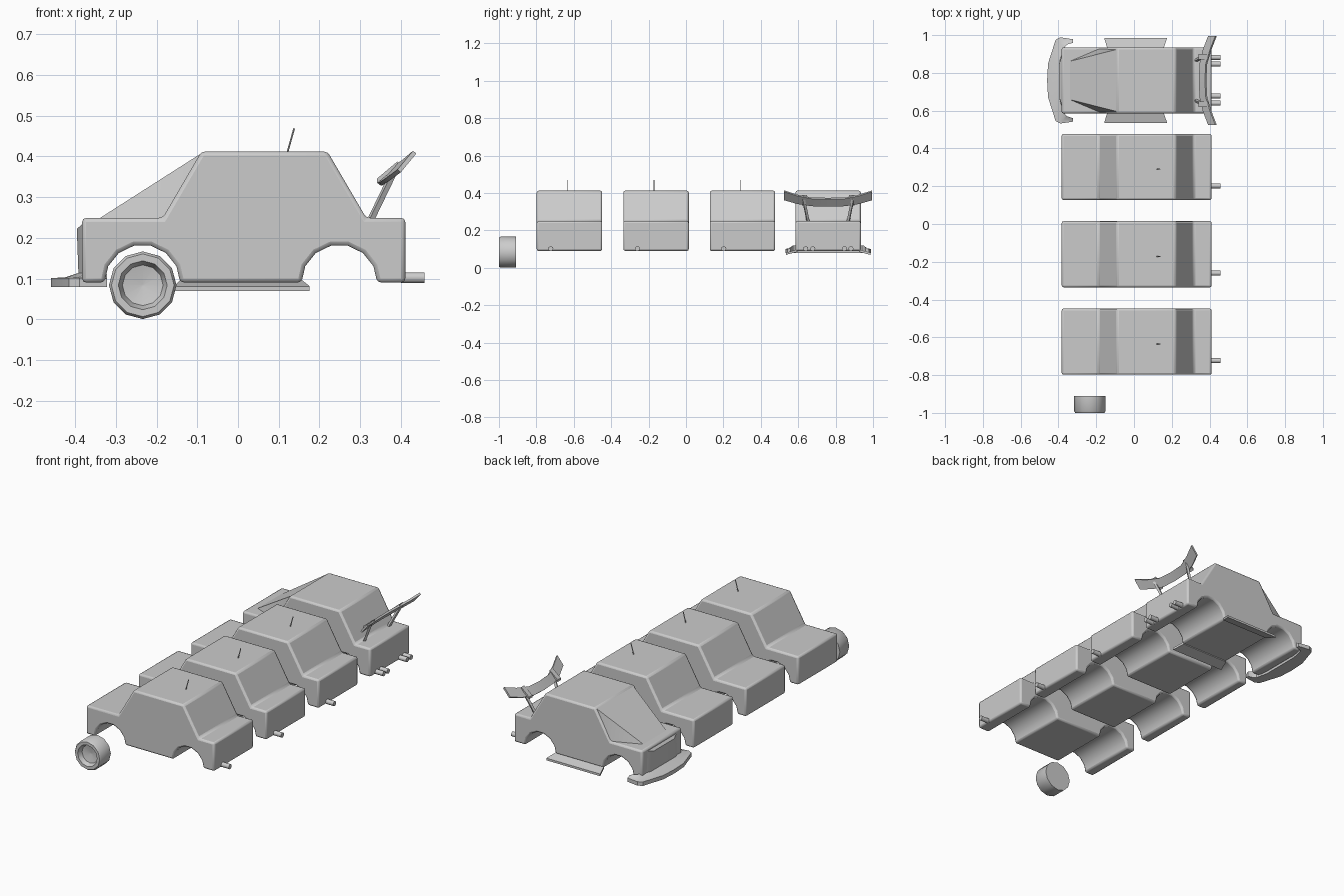
import bpy, bmesh
from math import sin, cos, pi, radians
from mathutils import Vector

if "Cube" in bpy.data.objects:
    bpy.data.objects.remove(bpy.data.objects["Cube"])


def finish(name, bm, smooth=35, bevel=0):
    bmesh.ops.recalc_face_normals(bm, faces=bm.faces)
    me = bpy.data.meshes.new(name)
    bm.to_mesh(me)
    bm.free()
    ob = bpy.data.objects.new(name, me)
    bpy.context.collection.objects.link(ob)
    if bevel:
        m = ob.modifiers.new("bevel", 'BEVEL')
        m.width, m.segments = bevel, 2
        m.limit_method, m.angle_limit = 'ANGLE', radians(40)
    if smooth:
        bpy.ops.object.select_all(action='DESELECT')
        ob.select_set(True)
        bpy.context.view_layer.objects.active = ob
        bpy.ops.object.shade_smooth_by_angle(angle=radians(smooth))
    return ob


def loft(name, rings, caps=True, **kw):
    """Skin a row of closed rings that have equal point counts."""
    bm = bmesh.new()
    vs = [[bm.verts.new(p) for p in r] for r in rings]
    n = len(vs[0])
    for a, b in zip(vs, vs[1:]):
        for i in range(n):
            bm.faces.new((a[i], a[(i + 1) % n], b[(i + 1) % n], b[i]))
    if caps:
        bm.faces.new(vs[0])
        bm.faces.new(vs[-1])
    return finish(name, bm, **kw)


def hull(name, pts, **kw):
    bm = bmesh.new()
    for p in pts:
        bm.verts.new(p)
    bmesh.ops.convex_hull(bm, input=bm.verts)
    bmesh.ops.dissolve_limit(bm, angle_limit=0.02, verts=bm.verts, edges=bm.edges)
    return finish(name, bm, **kw)


def rod(name, a, b, r, sides=10):
    a, b = Vector(a), Vector(b)
    q = (b - a).to_track_quat('Z', 'Y')
    ring = [q @ Vector((r * cos(2 * pi * i / sides), r * sin(2 * pi * i / sides), 0))
            for i in range(sides)]
    return loft(name, [[p + v for v in ring] for p in (a, b)], smooth=40)


def mirrored(half):
    """Sections given from the centre outwards, reflected to the other side."""
    flip = [[(x, -y, z) for x, y, z in s] for s in half[:0:-1]]
    return flip + half


def arch(cx, r=0.093):
    return [(cx + r * cos(pi * i / 7), 0.09 + r * sin(pi * i / 7)) for i in range(8)]


HALF = 0.175
PROFILE = ([(-0.383, 0.09), (-0.383, 0.249), (-0.185, 0.249), (-0.09, 0.412), (0.22, 0.412),
            (0.315, 0.249), (0.411, 0.249), (0.411, 0.09)] + arch(0.249) + arch(-0.235))


def body(name, cy):
    loft(name, [[(x, cy + s * HALF, z) for x, z in PROFILE] for s in (-1, 1)], bevel=0.01)


def exhaust(name, y):
    rod(name, (0.40, y, 0.102), (0.458, y, 0.102), 0.0135)


# plain cars with aerial and single exhaust
for i, cy in enumerate((-0.623, -0.16, 0.302)):
    body(f"car_body_{i + 1}", cy)
    rod(f"aerial_{i + 1}", (0.12, cy - 0.012, 0.405), (0.138, cy - 0.012, 0.469), 0.0025, 6)
    exhaust(f"exhaust_{i + 1}", cy - 0.1)

# loose wheel with dished outer face
dish = [(0.003, -0.91), (0.083, -0.91), (0.083, -0.992), (0.077, -1.0), (0.06, -1.0),
        (0.05, -0.975), (0.003, -0.965)]
loft("wheel", [[(-0.234 + r * sin(2 * pi * k / 12), y, 0.0835 + r * cos(2 * pi * k / 12))
                for k in range(12)] for r, y in dish], smooth=40)

# racing car body
CY = 0.76
body("race_body", CY)
for i, dy in enumerate((-0.12, -0.082, 0.087, 0.122)):
    exhaust(f"race_exhaust_{i + 1}", CY + dy)

# raised bonnet and nose
hull("race_bonnet", [(x, CY + s * y, z) for s in (-1, 1) for x, y, z in (
    (-0.345, 0.10, 0.245), (-0.14, 0.135, 0.317), (-0.088, 0.165, 0.409),
    (-0.185, 0.168, 0.245), (-0.08, 0.165, 0.245))], smooth=30)
hull("race_nose", [(x, CY + s * y, z) for s in (-1, 1) for x, y, z in (
    (-0.375, 0.15, 0.24), (-0.396, 0.09, 0.222), (-0.392, 0.11, 0.11),
    (-0.375, 0.16, 0.10))], smooth=30)

# front splitter, swept round the corners
split = [(-0.46, 0, -0.38, 0, 0.101, 0.118), (-0.455, 0.09, -0.38, 0.11, 0.101, 0.118),
         (-0.415, 0.215, -0.365, 0.18, 0.101, 0.118), (-0.39, 0.228, -0.355, 0.19, 0.101, 0.118),
         (-0.322, 0.218, -0.322, 0.2, 0.1, 0.11)]
half = [[(fx, fy, 0.079), (fx, fy, zf), (fx + 0.45 * (bx - fx), fy + 0.45 * (by - fy), zf + 0.002),
         (bx, by, zb), (bx, by, 0.079)] for fx, fy, bx, by, zf, zb in split]
ob = loft("front_splitter", mirrored(half), smooth=30)
ob.location.y = CY

# side skirts
for s, side in ((-1, "right"), (1, "left")):
    hull(f"side_skirt_{side}", [(x, CY + s * y, z) for x, y, z in (
        (-0.14, 0.165, 0.098), (0.155, 0.165, 0.098), (-0.14, 0.165, 0.085), (0.155, 0.165, 0.085),
        (-0.158, 0.226, 0.081), (0.176, 0.226, 0.081), (-0.158, 0.226, 0.069),
        (0.176, 0.226, 0.069))], smooth=0)

# rear wing, curving up towards its tips
wing = [(0, 0.343, 0.335, 0.375, 0.374), (0.09, 0.347, 0.336, 0.38, 0.376),
        (0.165, 0.365, 0.348, 0.403, 0.391), (0.235, 0.392, 0.368, 0.43, 0.414)]
half = [[(x0, y, z0), (x1, y, z1), (x1 + 0.008, y, z1 - 0.007), (x0 + 0.008, y, z0 - 0.007)]
        for y, x0, z0, x1, z1 in wing]
ob = loft("rear_wing", mirrored(half), smooth=40)
ob.location.y = CY

# wing struts with clamps
for s, side in ((-1, "right"), (1, "left")):
    rod(f"wing_strut_{side}", (0.328, CY + s * 0.107, 0.248), (0.386, CY + s * 0.132, 0.368), 0.009, 4)
    hull(f"wing_clamp_{side}", [(x, CY + s * y, z + d) for y in (0.112, 0.14) for d in (0, 0.012)
                                for x, z in ((0.342, 0.334), (0.392, 0.376))], smooth=0)
